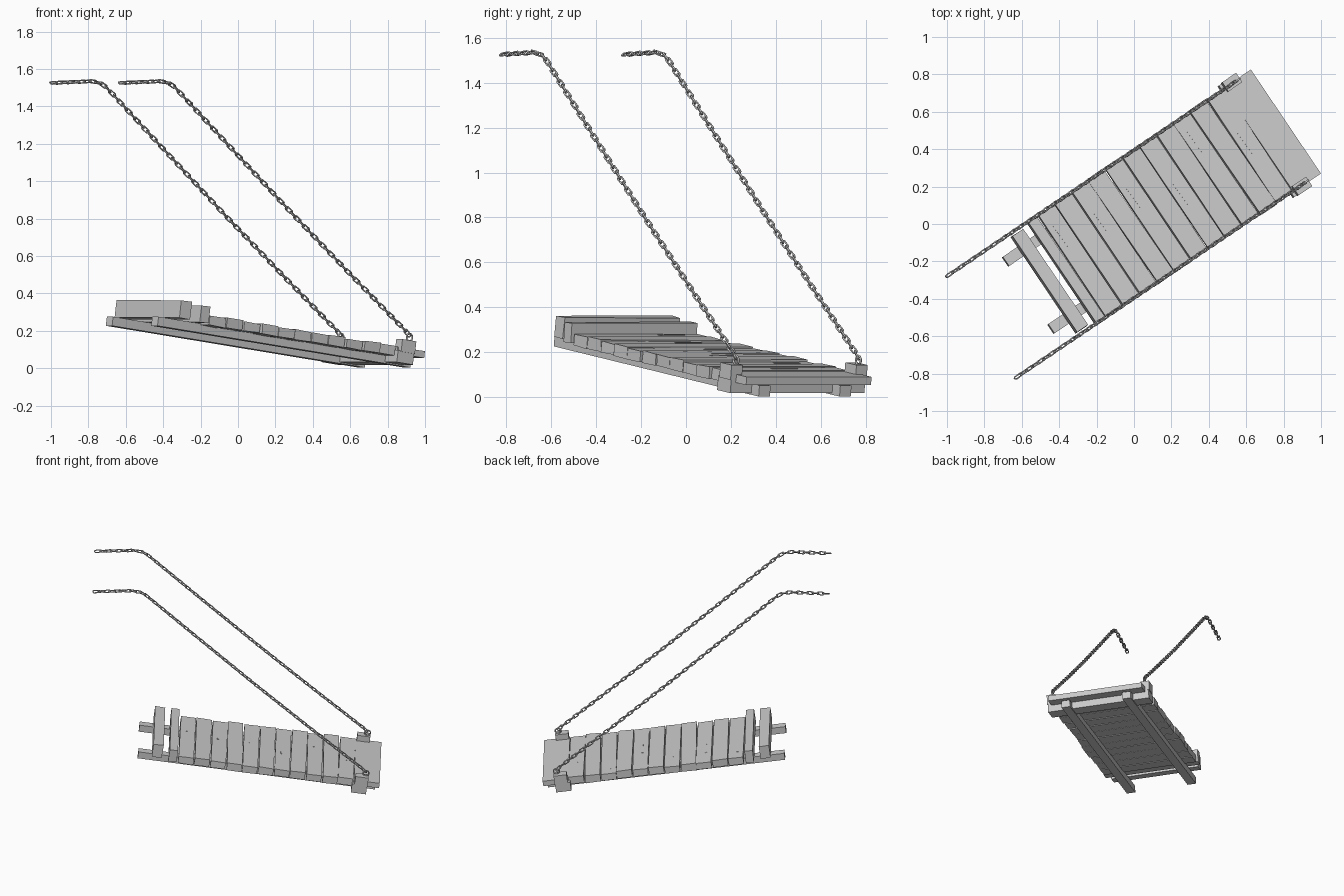
import bpy, bmesh, math, random
from mathutils import Matrix, Vector

random.seed(4)
cube = bpy.data.objects.get("Cube")
if cube:
    bpy.data.objects.remove(cube, do_unlink=True)

grey = bpy.data.materials.new("plain grey")
grey.use_nodes = True
grey.diffuse_color = (0.6, 0.6, 0.6, 1)
grey.node_tree.nodes["Principled BSDF"].inputs["Base Color"].default_value = (0.6, 0.6, 0.6, 1)

SLOPE = 0.137                                   # fall of the deck along its length
PITCH = Matrix.Rotation(math.atan(SLOPE), 4, 'Y')
TURN = Matrix.Rotation(math.radians(34), 4, 'Z')  # deck runs diagonally


def finish(name, bm):
    mesh = bpy.data.meshes.new(name)
    bmesh.ops.recalc_face_normals(bm, faces=bm.faces)
    bm.transform(TURN)
    bm.to_mesh(mesh)
    bm.free()
    mesh.materials.append(grey)
    obj = bpy.data.objects.new(name, mesh)
    bpy.context.collection.objects.link(obj)
    return obj


def timber(name, along, across, height, yaw=0.0, roll=0.0, rough=0.0):
    """Box from (start, end) ranges; height is measured above the sloping plane."""
    size = [b - a for a, b in (along, across, height)]
    u, v, h = [(a + b) / 2 for a, b in (along, across, height)]
    bm = bmesh.new()
    bmesh.ops.create_cube(bm, size=1, matrix=Matrix.Diagonal((*size, 1)))
    for vert in bm.verts:
        vert.co += Vector([random.uniform(-rough, rough) for _ in range(3)])
    spin = Matrix.Rotation(yaw, 4, 'Z') @ Matrix.Rotation(roll, 4, 'X')
    bm.transform(Matrix.Translation((u, v, h - SLOPE * u)) @ PITCH @ spin)
    return finish(name, bm)


# Long bearers under the deck
for side, label in ((1, "left"), (-1, "right")):
    timber(label + "_bearer", (-0.69, 0.955), (side * 0.217 - 0.03, side * 0.217 + 0.03), (0.133, 0.182))

# Deck planks, slightly uneven
count, first, last = 11, -0.405, 0.80
step = (last - first) / count
for i in range(count):
    start = first + i * step
    wide = 0.335 + random.uniform(-0.008, 0.006)
    top = 0.226 + random.uniform(-0.006, 0.005)
    timber(f"deck_plank_{i + 1}", (start + 0.002, start + step - 0.003), (-wide, wide), (0.175, top),
           yaw=random.uniform(-0.01, 0.01), roll=random.uniform(-0.008, 0.008), rough=0.002)
    # Raised splinter on some planks
    if i % 2 == 0:
        v = random.uniform(-0.15, 0.12)
        timber(f"splinter_{i + 1}", (start + 0.04, start + 0.055), (v, v + 0.14), (0.215, top + 0.003), yaw=0.03)

# End plank, cross beam and hinge-side planks
timber("end_plank", (0.80, 0.978), (-0.335, 0.335), (0.188, 0.225))
timber("cross_beam", (0.785, 0.89), (-0.36, 0.36), (0.14, 0.205))
timber("raised_plank_outer", (-0.58, -0.512), (-0.31, 0.31), (0.19, 0.284), rough=0.002)
timber("raised_plank_inner", (-0.468, -0.412), (-0.337, 0.337), (0.182, 0.273), rough=0.002)

# Chain blocks
for side, label in ((1, "left"), (-1, "right")):
    timber(label + "_chain_block", (0.81, 0.90), (side * 0.335 - 0.03, side * 0.335 + 0.03), (0.2, 0.267))


def add_link(bm, matrix, half=0.014, radius=0.010, wire=0.0042, around=10, sides=5):
    """Oval link lying along local x."""
    rings = []
    for i in range(around):
        a = math.tau * (i + 0.5) / around
        out = Vector((math.cos(a), math.sin(a), 0))
        centre = out * radius + Vector((math.copysign(half, out.x), 0, 0))
        ring = []
        for j in range(sides):
            b = math.tau * j / sides
            p = centre + out * math.cos(b) * wire + Vector((0, 0, math.sin(b) * wire))
            ring.append(bm.verts.new(matrix @ p))
        rings.append(ring)
    for i in range(around):
        r, s = rings[i], rings[(i + 1) % around]
        for j in range(sides):
            k = (j + 1) % sides
            bm.faces.new((r[j], s[j], s[k], r[k])).smooth = True


def walk(points, pitch):
    """Evenly spaced positions and tangents along a polyline."""
    travelled, wanted = 0.0, pitch / 2
    for a, b in zip(points, points[1:]):
        length = (b - a).length
        while wanted <= travelled + length:
            yield a.lerp(b, (wanted - travelled) / length), (b - a).normalized()
            wanted += pitch
        travelled += length


# Chains: level at the top, bend, then a slight sag down to the blocks
path = [(-0.985, 1.525), (-0.85, 1.53), (-0.72, 1.534), (-0.66, 1.522), (-0.62, 1.495),
        (-0.3, 1.208), (0.13, 0.825), (0.5, 0.505), (0.865, 0.195), (0.88, 0.175)]
for side, label in ((1, "left"), (-1, "right")):
    bm = bmesh.new()
    points = [Vector((u, side * 0.328, z)) for u, z in path]
    for n, (pos, tangent) in enumerate(walk(points, 0.036)):
        y = Vector((0, 1, 0))
        frame = Matrix((tangent, y, tangent.cross(y))).transposed().to_4x4()
        twist = Matrix.Rotation(math.radians(35 + 90 * (n % 2)), 4, 'X')
        add_link(bm, Matrix.Translation(pos) @ frame @ twist)
    # Upright ring fixed in the block
    upright = Matrix.Rotation(math.pi / 2, 4, 'X')
    add_link(bm, Matrix.Translation((0.885, side * 0.328, 0.165)) @ upright, half=0.0, radius=0.02, wire=0.005)
    finish(label + "_chain", bm)
